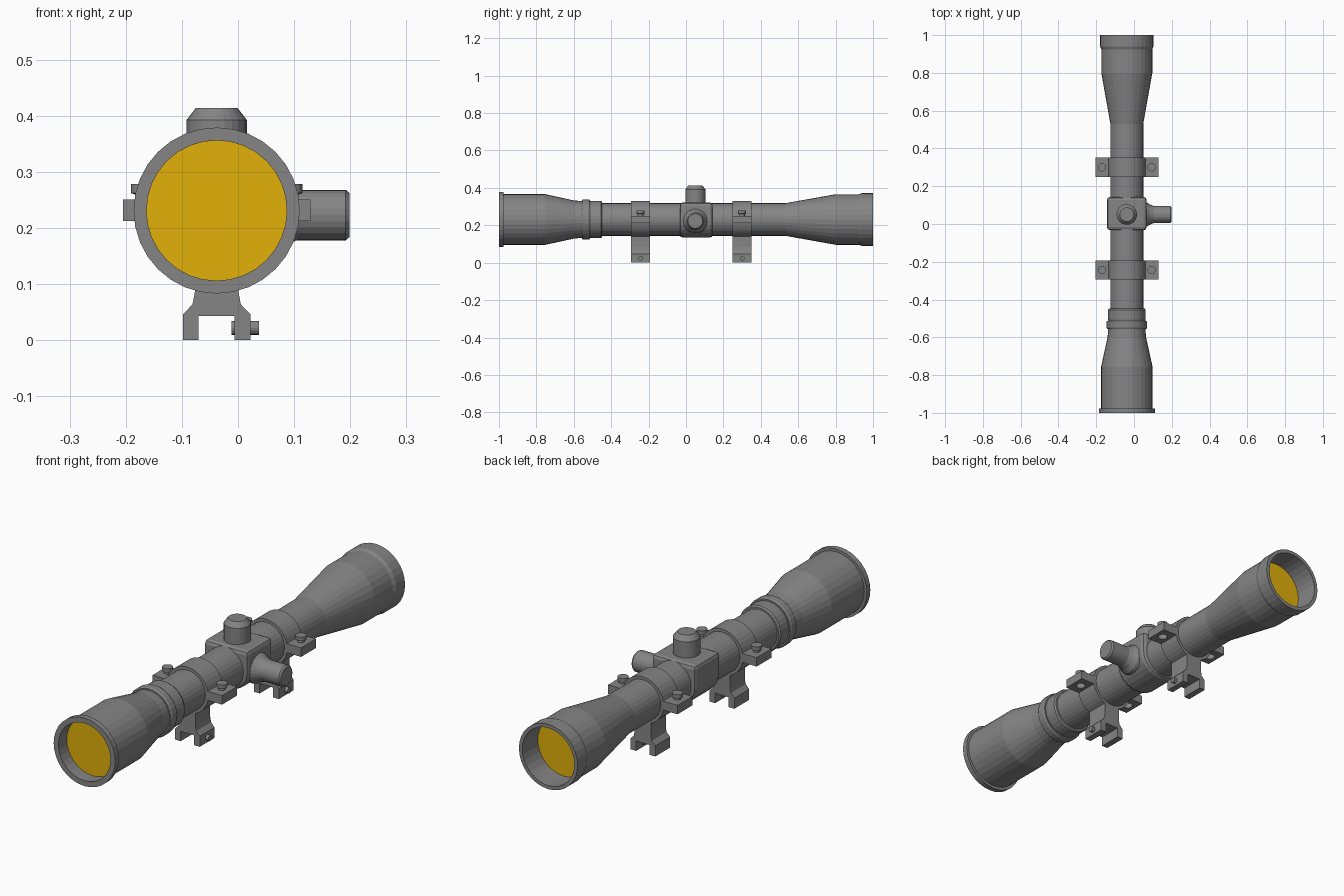
import bpy, bmesh, math
from mathutils import Vector

if "Cube" in bpy.data.objects:
    bpy.data.objects.remove(bpy.data.objects["Cube"])

CX, CZ = -0.038, 0.231          # optical axis
SEG = 32


def material(name, rgb):
    m = bpy.data.materials.new(name)
    m.diffuse_color = (*rgb, 1)
    m.use_nodes = True
    m.node_tree.nodes["Principled BSDF"].inputs["Base Color"].default_value = m.diffuse_color
    return m


dark = material("dark_metal", (0.235, 0.235, 0.235))
amber = material("amber_glass", (0.76, 0.44, 0.003))


def finish(name, bm, mat=dark):
    bmesh.ops.recalc_face_normals(bm, faces=bm.faces)
    me = bpy.data.meshes.new(name)
    bm.to_mesh(me)
    bm.free()
    ob = bpy.data.objects.new(name, me)
    bpy.context.collection.objects.link(ob)
    me.materials.append(mat)
    return ob


def lathe(name, profile, origin, axis, seg=SEG, mat=dark):
    """Revolve (distance along axis, radius) points and cap both ends."""
    d = Vector({'X': (1, 0, 0), 'Y': (0, 1, 0), 'Z': (0, 0, 1)}[axis])
    u = Vector((d.y, d.z, d.x))
    v = d.cross(u)
    bm = bmesh.new()
    rings = []
    for h, r in profile:
        ring = []
        for i in range(seg):
            a = 2 * math.pi * i / seg
            p = Vector(origin) + d * h + (u * math.cos(a) + v * math.sin(a)) * r
            ring.append(bm.verts.new(p))
        rings.append(ring)
    for a, b in zip(rings, rings[1:]):
        for i in range(seg):
            j = (i + 1) % seg
            bm.faces.new((a[i], a[j], b[j], b[i]))
    bm.faces.new(rings[0])
    bm.faces.new(rings[-1])
    return finish(name, bm, mat)


def extrude_y(name, pts, y, width, bevel=0.0):
    """Extrude an (x, z) outline along y, centred on y."""
    bm = bmesh.new()
    f = bm.faces.new([bm.verts.new((x, y - width / 2, z)) for x, z in pts])
    res = bmesh.ops.extrude_face_region(bm, geom=[f])
    moved = [g for g in res['geom'] if isinstance(g, bmesh.types.BMVert)]
    bmesh.ops.translate(bm, verts=moved, vec=(0, width, 0))
    ob = finish(name, bm)
    if bevel:
        m = ob.modifiers.new("bevel", 'BEVEL')
        m.width = bevel
        m.segments = 2
        m.limit_method = 'ANGLE'
    return ob


# main tube with both bells, eyepiece ring and recessed ends
lathe("scope_tube", [
    (-0.94, 0.125), (-1.0, 0.125), (-1.0, 0.148), (-0.976, 0.148), (-0.976, 0.136),
    (-0.755, 0.136), (-0.60, 0.102), (-0.555, 0.098), (-0.555, 0.104), (-0.548, 0.108),
    (-0.52, 0.108), (-0.513, 0.104), (-0.513, 0.098), (-0.50, 0.100), (-0.455, 0.100),
    (-0.448, 0.095), (-0.448, 0.087), (0.53, 0.087), (0.80, 0.135), (0.925, 0.135),
    (0.94, 0.141), (1.0, 0.141), (1.0, 0.125), (0.89, 0.125)], (CX, 0, CZ), 'Y')

# lenses
lathe("eyepiece_lens", [(-0.943, 0.125), (-0.941, 0.125)], (CX, 0, CZ), 'Y', mat=amber)
lathe("objective_lens", [(0.891, 0.125), (0.893, 0.125)], (CX, 0, CZ), 'Y', mat=amber)

# turret block: flat top and sides, rounded underside
R = 0.105
outline = [(CX + R, 0.322), (CX - R, 0.322)]
for i in range(13):
    a = math.pi * (1 + i / 12)
    outline.append((CX + R * math.cos(a), 0.222 + 0.088 * math.sin(a)))
extrude_y("turret_block", outline, 0.055, 0.176, 0.016)

# adjustment knobs
lathe("elevation_knob", [(0.30, 0.054), (0.392, 0.054), (0.414, 0.037)],
      (CX, 0.05, 0), 'Z', 24)
lathe("windage_knob", [(0.05, 0.066), (0.068, 0.064), (0.085, 0.053), (0.105, 0.045),
                       (0.192, 0.045), (0.199, 0.039)], (0, 0.05, 0.223), 'X', 24)

# two mounts: clamp ring, flanges with screws, forked foot with cross bolt
half_foot = [(0.039, 0.16), (0.039, 0.085), (0.043, 0.064), (0.060, 0.046),
             (0.060, 0.0), (0.032, 0.0), (0.032, 0.043)]
foot = [(CX + x, z) for x, z in half_foot] + [(CX - x, z) for x, z in reversed(half_foot)]
for tag, y in (("rear", -0.243), ("front", 0.300)):
    lathe(tag + "_clamp_ring", [(-0.051, 0.086), (-0.051, 0.1), (0.051, 0.1), (0.051, 0.086)],
          (CX, y, CZ), 'Y')
    extrude_y(tag + "_mount_foot", foot, y, 0.102)
    lathe(tag + "_cross_bolt", [(-0.013, 0.0125), (0.036, 0.0125)], (0.001, y, 0.022), 'X', 16)
    for side, s in (("left", -1), ("right", 1)):
        x0, x1 = CX + s * 0.086, CX + s * 0.167
        flange = extrude_y(f"{tag}_{side}_flange",
                           [(x0, 0.212), (x1, 0.212), (x1, 0.251), (x0, 0.251)], y, 0.102)
        sx = CX + s * 0.131
        # screw hole open on the underside
        cutter = lathe(f"{tag}_{side}_hole_cutter", [(0.20, 0.02), (0.235, 0.02)],
                       (sx, y, 0), 'Z', 16)
        cutter.hide_render = True
        cutter.hide_set(True)
        cut = flange.modifiers.new("screw_hole", 'BOOLEAN')
        cut.operation = 'DIFFERENCE'
        cut.object = cutter
        lathe(f"{tag}_{side}_clamp_screw",
              [(0.245, 0.015), (0.26, 0.015), (0.262, 0.022), (0.278, 0.022)],
              (sx, y, 0), 'Z', 16)
